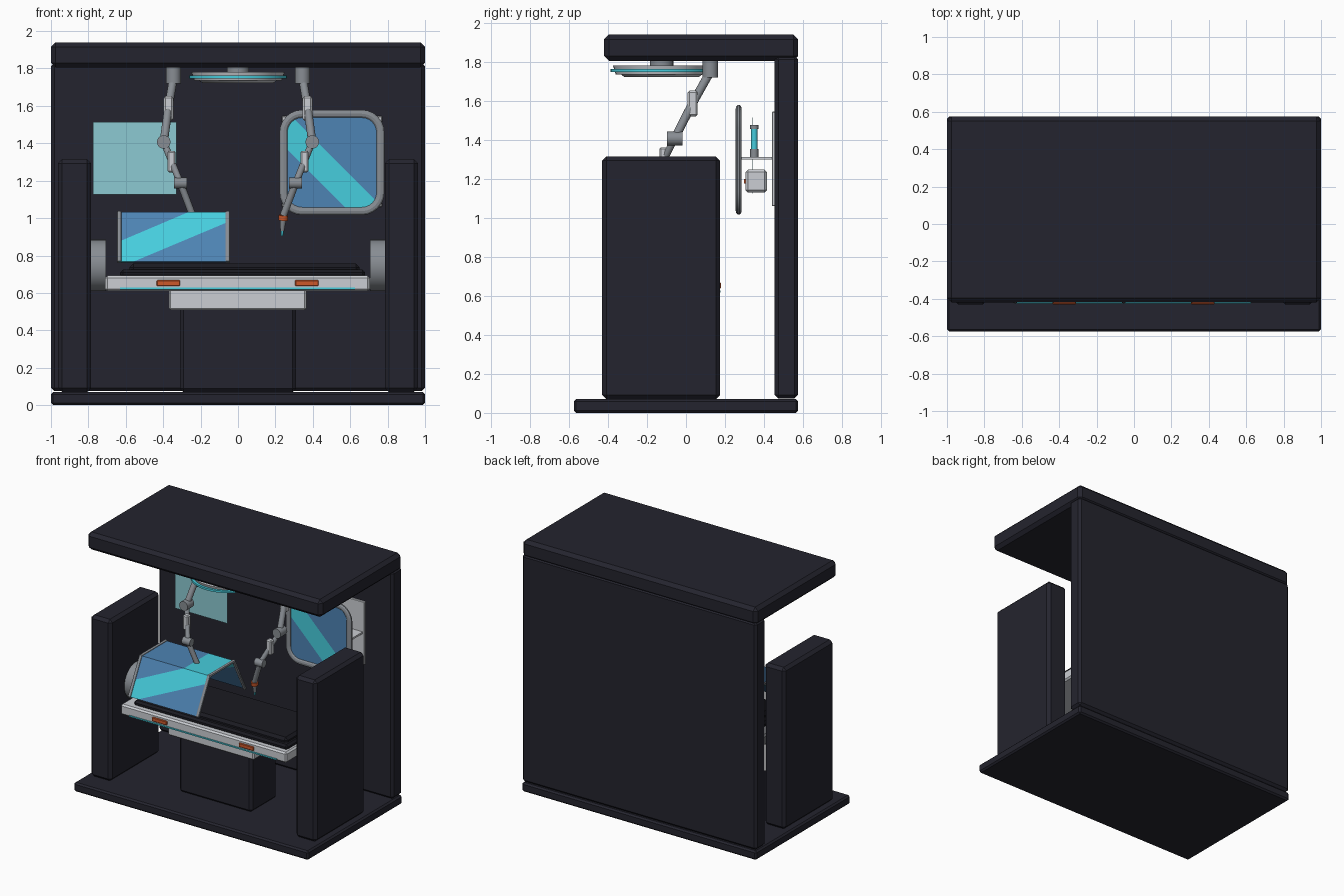
import bpy, bmesh, math
from mathutils import Vector, Matrix

if "Cube" in bpy.data.objects:
    bpy.data.objects.remove(bpy.data.objects["Cube"])


def material(name, r, g, b):
    m = bpy.data.materials.new(name)
    lin = [(c / 255 / 12.92) if c < 11 else ((c / 255 + 0.055) / 1.055) ** 2.4 for c in (r, g, b)]
    m.diffuse_color = (*lin, 1)
    m.use_nodes = True
    m.node_tree.nodes["Principled BSDF"].inputs["Base Color"].default_value = m.diffuse_color
    return m


DARK = material("dark_shell", 36, 36, 46)
PAD = material("black_padding", 26, 26, 33)
GREY = material("mid_grey_metal", 136, 141, 147)
LIGHT = material("light_grey_panel", 203, 206, 211)
CYAN = material("cyan_glow", 70, 205, 221)
BLUE = material("blue_glass", 77, 131, 179)
ORANGE = material("orange_accent", 205, 88, 42)
HOLO = material("pale_teal_screen", 140, 202, 210)


def finish(name, bm, *mats):
    bmesh.ops.recalc_face_normals(bm, faces=bm.faces)
    me = bpy.data.meshes.new(name)
    bm.to_mesh(me)
    bm.free()
    for m in mats:
        me.materials.append(m)
    ob = bpy.data.objects.new(name, me)
    bpy.context.collection.objects.link(ob)
    return ob


def smooth(ob):
    bpy.ops.object.select_all(action='DESELECT')
    ob.select_set(True)
    bpy.context.view_layer.objects.active = ob
    bpy.ops.object.shade_smooth_by_angle(angle=math.radians(35))


def box(name, x, y, z, mat, bevel=0.0, segments=1):
    """Box from (min, max) ranges with an optional chamfer."""
    bm = bmesh.new()
    bmesh.ops.create_cube(bm, size=1)
    for v in bm.verts:
        v.co = [(a + b) / 2 + c * (b - a) for (a, b), c in zip((x, y, z), v.co)]
    if bevel:
        bmesh.ops.bevel(bm, geom=bm.edges[:], offset=bevel, segments=segments,
                        profile=0.5, affect='EDGES')
    return finish(name, bm, mat)


def rod(name, a, b, r1, mat, r2=None, sides=20):
    """Cylinder or cone from point a to point b."""
    a, b = Vector(a), Vector(b)
    rot = (b - a).to_track_quat('Z', 'Y').to_matrix().to_4x4()
    bm = bmesh.new()
    bmesh.ops.create_cone(bm, cap_ends=True, segments=sides, radius1=r1,
                          radius2=r1 if r2 is None else r2, depth=(b - a).length,
                          matrix=Matrix.Translation((a + b) / 2) @ rot)
    ob = finish(name, bm, mat)
    smooth(ob)
    return ob


def tube(name, pts, r, mat, cyclic=False):
    cu = bpy.data.curves.new(name, 'CURVE')
    cu.dimensions, cu.bevel_depth, cu.bevel_resolution = '3D', r, 3
    cu.use_fill_caps = True
    sp = cu.splines.new('POLY')
    sp.points.add(len(pts) - 1)
    for p, co in zip(sp.points, pts):
        p.co = (*co, 1)
    sp.use_cyclic_u = cyclic
    ob = bpy.data.objects.new(name, cu)
    bpy.context.collection.objects.link(ob)
    ob.data.materials.append(mat)
    bpy.ops.object.select_all(action='DESELECT')
    ob.select_set(True)
    bpy.context.view_layer.objects.active = ob
    bpy.ops.object.convert(target='MESH')
    smooth(bpy.context.object)
    return bpy.context.object


def glass(name, strip, direction, low, high):
    """Panels from pairs of points, cut so a diagonal cyan streak crosses the blue."""
    bm = bmesh.new()
    rows = [[bm.verts.new(p) for p in pair] for pair in strip]
    for r, s in zip(rows, rows[1:]):
        bm.faces.new((r[0], r[1], s[1], s[0]))
    d = Vector(direction)
    for k in (low, high):
        bmesh.ops.bisect_plane(bm, geom=bm.verts[:] + bm.edges[:] + bm.faces[:],
                               plane_co=d * (k / d.length_squared), plane_no=d)
    for f in bm.faces:
        f.material_index = int(low < f.calc_center_median().dot(d) < high)
    ob = finish(name, bm, BLUE, CYAN)
    mod = ob.modifiers.new("thickness", 'SOLIDIFY')
    mod.thickness, mod.offset = 0.008, 0
    return ob


CY = -0.125  # centre line of bed, lamp and pillars

# Room shell
box("base_floor", (-1, 1), (-0.575, 0.575), (0, 0.07), DARK, 0.012)
box("back_wall", (-1, 1), (0.455, 0.575), (0.075, 1.83), DARK, 0.018)
box("roof", (-1, 1), (-0.42, 0.575), (1.805, 1.94), DARK, 0.025)
for s, side in ((-1, "left"), (1, "right")):
    box(side + "_pillar", sorted((s * 0.785, s * 0.962)), (-0.43, 0.175), (0.07, 1.315), DARK, 0.022)
    # Round bed hinge on the pillar
    rod(side + "_bed_hinge", (s * 0.79, CY, 0.747), (s * 0.705, CY, 0.747), 0.138, GREY, sides=32)

# Bed
box("pedestal", (-0.31, 0.31), (-0.28, 0.03), (0.07, 0.53), DARK, 0.018)
box("lift_housing", (-0.37, 0.365), (-0.33, 0.08), (0.508, 0.625), LIGHT, 0.01)
box("bed_frame", (-0.71, 0.705), (-0.42, 0.17), (0.61, 0.692), LIGHT, 0.012)
box("bed_cushion_base", (-0.63, 0.68), (-0.375, 0.125), (0.68, 0.725), PAD, 0.015)
box("bed_cushion_top", (-0.58, 0.65), (-0.34, 0.09), (0.70, 0.757), PAD, 0.02)
for y, end in ((-0.422, "front"), (0.172, "back")):
    box(end + "_bed_light_strip", (-0.63, 0.625), (y - 0.004, y + 0.004), (0.618, 0.628), CYAN)
    for x in (-0.372, 0.368):
        box(end + "_bed_handle", (x - 0.063, x + 0.063), (y - 0.008, y + 0.008), (0.637, 0.668), ORANGE, 0.004)

# Canopy over the head of the bed
profile = [(CY - 0.288, 0.765), (CY - 0.15, 1.028), (CY + 0.15, 1.028), (CY + 0.288, 0.765)]
glass("canopy_glass", [((-0.635, y, z), (-0.055, y, z)) for y, z in profile], (-0.42, 0, 1), 1.0, 1.14)
for x in (-0.635, -0.055):
    tube("canopy_rib", [(x, y, z) for y, z in profile], 0.013, GREY)

# Ceiling lamp
rod("lamp_stem", (0, CY, 1.77), (0, CY, 1.815), 0.06, GREY)
rod("lamp_body", (0, CY, 1.735), (0, CY, 1.782), 0.235, LIGHT, 0.25, 40)
rod("lamp_glow_ring", (0, CY, 1.747), (0, CY, 1.762), 0.262, CYAN, sides=40)
rod("lamp_lens", (0, CY, 1.722), (0, CY, 1.736), 0.19, LIGHT, 0.21, 40)

# Two mirrored surgical arms
for s, side in ((-1, "left"), (1, "right")):
    def P(x, y, z):
        return Vector((s * x, y, z))
    root, shoulder, elbow = P(0.345, 0.125, 1.75), P(0.372, 0.035, 1.59), P(0.397, -0.058, 1.407)
    fore, wrist, tool, tip = P(0.355, -0.115, 1.3), P(0.308, -0.17, 1.187), P(0.243, -0.145, 1.015), P(0.235, -0.13, 0.905)
    n = side + "_arm_"
    rod(n + "mount", P(0.345, 0.125, 1.72), P(0.345, 0.125, 1.81), 0.04, GREY)
    rod(n + "upper_link", root, shoulder, 0.022, GREY)
    rod(n + "lower_link", shoulder, elbow, 0.022, GREY)
    box(n + "upper_sleeve", sorted((s * 0.345, s * 0.397)), (0.008, 0.06), (1.52, 1.652), LIGHT, 0.01)
    rod(n + "elbow", elbow - Vector((0, 0.04, 0)), elbow + Vector((0, 0.04, 0)), 0.036, GREY)
    rod(n + "forearm", elbow, wrist, 0.018, GREY)
    box(n + "forearm_sleeve", sorted((s * 0.333, s * 0.377)), (-0.137, -0.093), (1.245, 1.36), LIGHT, 0.008)
    rod(n + "wrist", wrist - Vector((0.034, 0, 0)), wrist + Vector((0.034, 0, 0)), 0.029, GREY)
    rod(n + "tool_shaft", wrist, tool, 0.019, GREY)
    rod(n + "tool_collar", tool, tool.lerp(tip, 0.24), 0.026, ORANGE)
    rod(n + "tool_body", tool.lerp(tip, 0.2), tool.lerp(tip, 0.75), 0.017, GREY, 0.011)
    rod(n + "tool_tip", tool.lerp(tip, 0.7), tip, 0.008, CYAN, 0.006, 12)

# Floating screen, left
box("wall_screen", (-0.775, -0.328), (0.338, 0.342), (1.125, 1.515), HOLO)

# Supply cabinet, right
box("cabinet_back", (0.235, 0.77), (0.44, 0.46), (1.06, 1.545), LIGHT, 0.004)
box("cabinet_shelf", (0.25, 0.755), (0.275, 0.445), (1.298, 1.312), LIGHT)
glass("cabinet_door_glass", [((0.262, 0.27, z), (0.745, 0.27, z)) for z in (1.055, 1.54)], (1, 0, 1), 1.63, 1.83)
corners = [(0.662, 1.458, 0), (0.343, 1.458, 90), (0.343, 1.137, 180), (0.662, 1.137, 270)]
ring = [(cx + 0.1 * math.cos(math.radians(a + t)), 0, cz + 0.1 * math.sin(math.radians(a + t)))
        for cx, cz, a in corners for t in range(0, 91, 15)]
frame = tube("cabinet_door_frame", ring, 0.022, GREY, True)
frame.scale.y, frame.location.y = 0.7, 0.27
box("first_aid_case", (0.42, 0.59), (0.305, 0.415), (1.13, 1.247), LIGHT, 0.012)
box("case_badge", (0.48, 0.53), (0.298, 0.307), (1.175, 1.2), ORANGE)
for x in (0.4, 0.505, 0.61):
    rod("vial_body", (x, 0.35, 1.34), (x, 0.35, 1.465), 0.016, CYAN, sides=16)
    rod("vial_base", (x, 0.35, 1.312), (x, 0.35, 1.352), 0.021, GREY, sides=16)
    rod("vial_cap", (x, 0.35, 1.455), (x, 0.35, 1.475), 0.021, GREY, sides=16)
